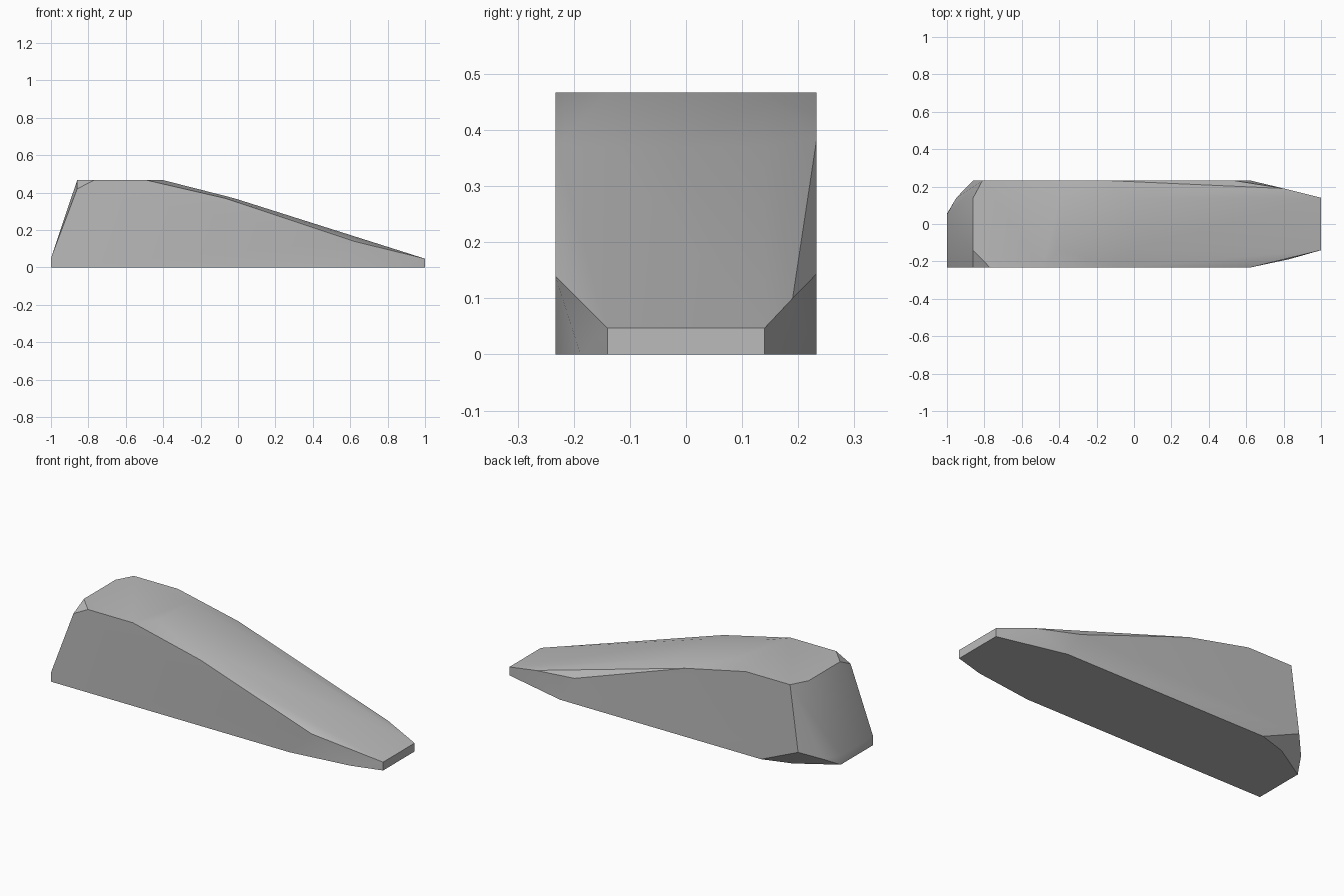
import bpy
import bmesh
import math

default_cube = bpy.data.objects.get("Cube")
if default_cube:
    bpy.data.objects.remove(default_cube, do_unlink=True)

half_width = 0.233
half_nose = 0.14
top_height = 0.467
lip_height = 0.047


def add_row(mesh, y, profile):
    """Add the points of one lengthwise (x, z) profile at depth y."""
    for x, z in profile:
        mesh.verts.new((x, y, z))


def add_outline(mesh, z, outline):
    """Add the points of one level (x, y) outline at height z."""
    for x, y in outline:
        mesh.verts.new((x, y, z))


mesh = bmesh.new()

# Crown of the wedge: the same long slope on both inner rows, down to the nose
for side in (-1, 1):
    add_row(mesh, side * half_nose, [
        (-0.86, top_height), (-0.4, top_height), (-0.02, 0.37),
        (1, lip_height), (1, 0)])

# Front flank
add_row(mesh, -half_width, [
    (-1, 0), (-1, 0.05), (-0.86, 0.42), (-0.77, top_height),
    (-0.49, top_height), (-0.07, 0.37), (0.62, 0.14), (0.485, 0)])

# Back flank
add_row(mesh, half_width, [
    (-0.63, 0), (-0.86, 0.1), (-0.81, top_height), (-0.536, top_height),
    (-0.158, 0.385), (0.53, 0.144), (0.62, 0)])

# Worn corners of the base and of the back upper nose edge
add_outline(mesh, 0, [(-1, 0.055), (-0.79, 0.183), (0.83, -0.188)])
add_outline(mesh, 0.05, [(-1, 0.05), (-0.95, half_nose)])
add_outline(mesh, 0.1, [(0.8, 0.19)])

# Skin the rows into one solid and merge the flat areas
bmesh.ops.convex_hull(mesh, input=mesh.verts[:])
loose = [v for v in mesh.verts if not v.link_faces]
bmesh.ops.delete(mesh, geom=loose, context='VERTS')
bmesh.ops.dissolve_limit(mesh, angle_limit=math.radians(0.5),
                         verts=mesh.verts[:], edges=mesh.edges[:])
bmesh.ops.recalc_face_normals(mesh, faces=mesh.faces[:])

data = bpy.data.meshes.new("wedge_stone")
mesh.to_mesh(data)
mesh.free()
stone = bpy.data.objects.new("wedge_stone", data)
bpy.context.collection.objects.link(stone)

# Plain grey stone
grey = bpy.data.materials.new("stone_grey")
grey.use_nodes = True
colour = (0.5, 0.5, 0.5, 1)
grey.diffuse_color = colour
grey.node_tree.nodes["Principled BSDF"].inputs["Base Color"].default_value = colour
data.materials.append(grey)

# Soft shading with sharp main edges
bpy.ops.object.select_all(action='DESELECT')
stone.select_set(True)
bpy.context.view_layer.objects.active = stone
bpy.ops.object.shade_smooth_by_angle(angle=math.radians(30))
